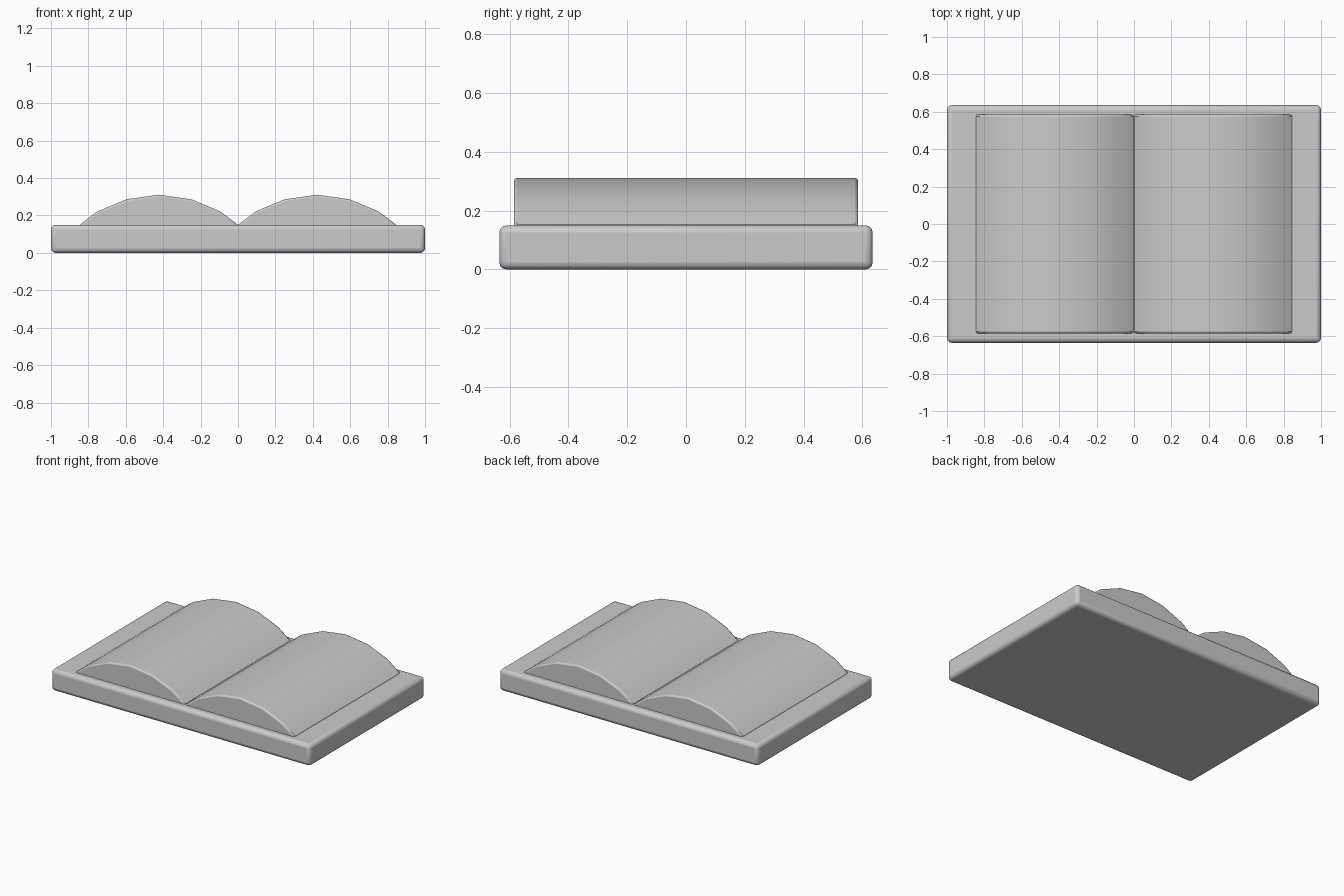
import bpy, bmesh

if "Cube" in bpy.data.objects:
    bpy.data.objects.remove(bpy.data.objects["Cube"])


def finish(obj, width, segments):
    # Rounded edges and smooth shading
    bev = obj.modifiers.new("edge_rounding", 'BEVEL')
    bev.width = width
    bev.segments = segments
    bev.limit_method = 'ANGLE'
    bev.angle_limit = 1.05
    bpy.ops.object.select_all(action='DESELECT')
    obj.select_set(True)
    bpy.context.view_layer.objects.active = obj
    bpy.ops.object.shade_smooth_by_angle(angle=0.6)


def extrude_profile(name, points, y0, y1):
    # Solid made from an x-z outline swept along y
    bm = bmesh.new()
    face = bm.faces.new([bm.verts.new((x, y0, z)) for x, z in points])
    res = bmesh.ops.extrude_face_region(bm, geom=[face])
    verts = [v for v in res["geom"] if isinstance(v, bmesh.types.BMVert)]
    bmesh.ops.translate(bm, verts=verts, vec=(0, y1 - y0, 0))
    bmesh.ops.recalc_face_normals(bm, faces=bm.faces)
    mesh = bpy.data.meshes.new(name)
    bm.to_mesh(mesh)
    bm.free()
    obj = bpy.data.objects.new(name, mesh)
    bpy.context.collection.objects.link(obj)
    return obj


# Cover slab
slab = [(-1, 0), (1, 0), (1, 0.15), (-1, 0.15)]
finish(extrude_profile("cover", slab, -0.635, 0.635), 0.025, 3)

# Two arched page blocks, slightly sunk into the cover
half_arc = [(0.175, 0.286), (0.328, 0.222), (0.421, 0.152), (0.421, 0.13)]
right = [(0, 0.311)] + half_arc
left = [(-x, z) for x, z in reversed(half_arc)]
for name, cx in (("left_pages", -0.423), ("right_pages", 0.423)):
    outline = [(x + cx, z) for x, z in left + right]
    finish(extrude_profile(name, outline, -0.585, 0.585), 0.01, 2)
